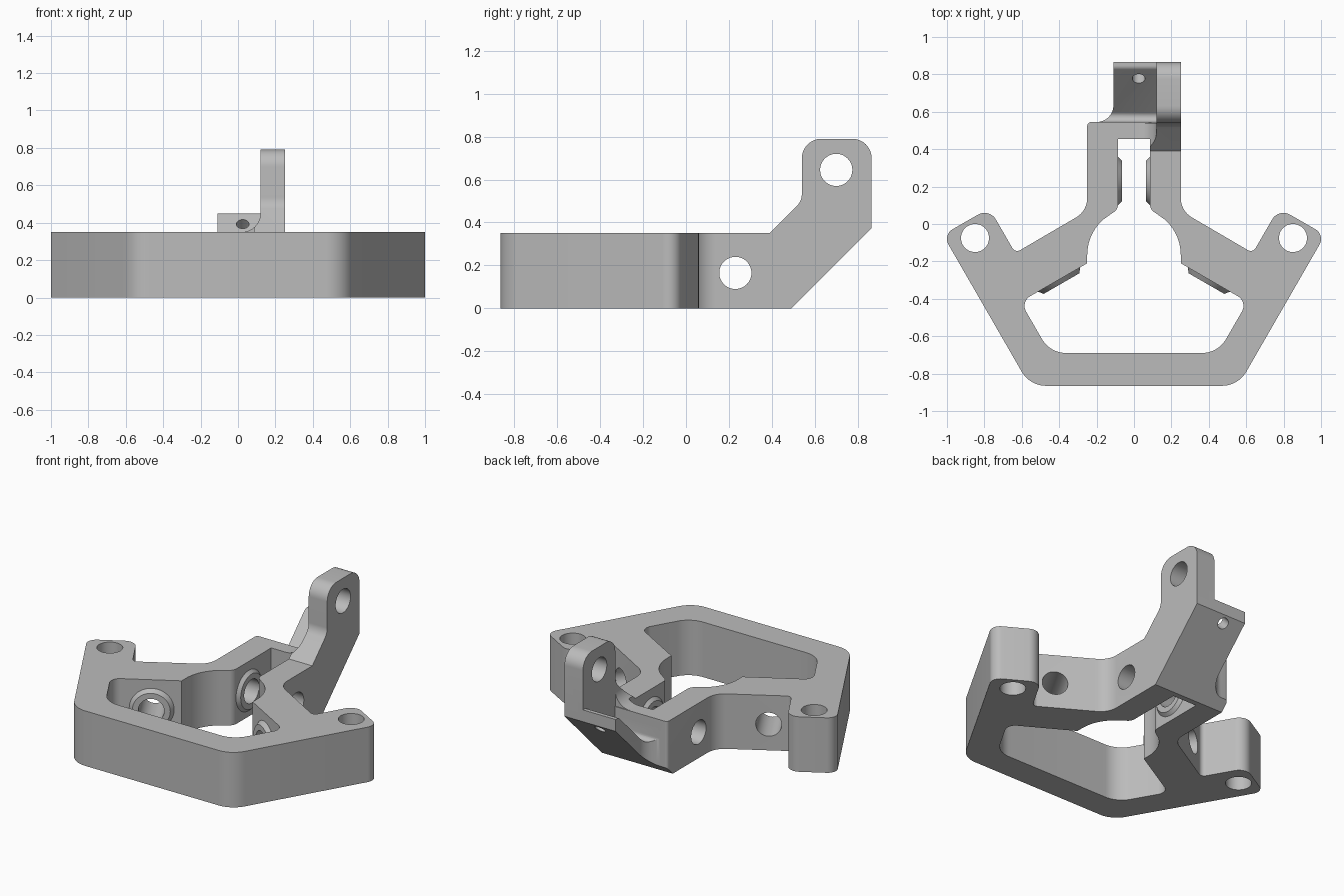
import bpy
from math import sin, cos, tan, atan2, pi, radians
from mathutils import Vector

cube = bpy.data.objects.get("Cube")
if cube:
    bpy.data.objects.remove(cube, do_unlink=True)

grey = bpy.data.materials.new("plain grey")
grey.use_nodes = True
colour = (0.5, 0.5, 0.5, 1)
grey.diffuse_color = colour
grey.node_tree.nodes["Principled BSDF"].inputs["Base Color"].default_value = colour


def rounded(corners, steps=12):
    """Polygon from (a, b, optional radius) corners."""
    out = []
    n = len(corners)
    for i, c in enumerate(corners):
        p = Vector(c[:2])
        if len(c) < 3:
            out.append(p)
            continue
        r = c[2]
        u = (Vector(corners[i - 1][:2]) - p).normalized()
        v = (Vector(corners[(i + 1) % n][:2]) - p).normalized()
        half = u.angle(v) / 2
        centre = p + (u + v).normalized() * r / sin(half)
        s = p + u * r / tan(half) - centre
        e = p + v * r / tan(half) - centre
        start = atan2(s.y, s.x)
        sweep = (atan2(e.y, e.x) - start + pi) % (2 * pi) - pi
        for k in range(steps + 1):
            a = start + sweep * k / steps
            out.append(centre + r * Vector((cos(a), sin(a))))
    return out


def mirrored(half):
    return half + [(-c[0],) + tuple(c[1:]) for c in reversed(half)]


def prism(name, corners, axis, lo, hi):
    """Extrude a rounded polygon along one axis."""
    pts = rounded(corners)
    place = {"x": lambda p, d: (d, p.x, p.y),
             "y": lambda p, d: (p.x, d, p.y),
             "z": lambda p, d: (p.x, p.y, d)}[axis]
    n = len(pts)
    verts = [place(p, d) for d in (lo, hi) for p in pts]
    faces = [list(range(n))[::-1], list(range(n, 2 * n))]
    faces += [(i, (i + 1) % n, (i + 1) % n + n, i + n) for i in range(n)]
    mesh = bpy.data.meshes.new(name)
    mesh.from_pydata(verts, [], faces)
    area = sum(pts[i - 1].cross(pts[i]) for i in range(n))
    if (area < 0) != (axis == "y"):
        mesh.flip_normals()
    obj = bpy.data.objects.new(name, mesh)
    bpy.context.collection.objects.link(obj)
    return obj


def cone(name, start, end, r1, r2):
    """Round solid running from start to end."""
    start, end = Vector(start), Vector(end)
    axis = end - start
    bpy.ops.mesh.primitive_cone_add(vertices=48, radius1=r1, radius2=r2, depth=axis.length,
                                    location=(start + end) / 2,
                                    rotation=axis.to_track_quat("Z", "Y").to_euler())
    obj = bpy.context.object
    obj.name = name
    return obj


def combine(target, tool, operation):
    mod = target.modifiers.new(operation.lower(), "BOOLEAN")
    mod.operation, mod.object, mod.solver = operation, tool, "EXACT"
    bpy.context.view_layer.objects.active = target
    bpy.ops.object.modifier_apply(modifier=mod.name)
    bpy.data.objects.remove(tool, do_unlink=True)


# Frame body with two lugs and a rear neck
outer = mirrored([(0.557, -0.865, 0.15), (1.022, -0.058, 0.06), (0.7735, 0.085, 0.07),
                  (0.635, -0.155, 0.03), (0.25, 0.07, 0.12), (0.25, 0.545, 0.02)])
body = prism("bracket_frame", outer, "z", 0, 0.35)

# Upright arm on the left of the neck
arm = prism("arm", [(0.39, 0.02), (0.865, 0.02), (0.865, 0.79, 0.09), (0.54, 0.79, 0.09),
                    (0.54, 0.5, 0.085), (0.39, 0.35)], "x", 0.12, 0.25)
combine(body, arm, "UNION")

# Fillet joining the arm to the neck top
fillet = prism("arm_fillet", [(0.0, 0.3), (0.0, 0.35), (0.12, 0.35, 0.1), (0.12, 0.45),
                              (0.14, 0.45), (0.14, 0.3)], "y", 0.34, 0.54)
slope = prism("slope_cutter", [(0.3, 0.26), (0.7, 0.66), (0.3, 0.66)], "x", -0.1, 0.3)
combine(fillet, slope, "DIFFERENCE")
combine(body, fillet, "UNION")

# Sloping rear tab, flared where it meets the neck
tab = prism("tab", [(0.5, 0.01), (0.865, 0.01), (0.865, 0.45), (0.835, 0.45, 0.03),
                    (0.545, 0.16, 0.03), (0.545, 0.3), (0.5, 0.3)], "x", -0.22, 0.14)
flare = prism("flare_cutter", [(-0.3, 0.545), (-0.11, 0.545, 0.09), (-0.11, 0.9),
                               (-0.3, 0.9)], "z", -0.1, 0.6)
combine(tab, flare, "DIFFERENCE")
combine(body, tab, "UNION")

# Inner opening: slot, round throat and wide front window
throat = [(0.25 * cos(radians(a)), 0.25 * sin(radians(a)) - 0.165) for a in range(50, -1, -5)]
inner = mirrored([(0.085, 0.455), (0.085, 0.08, 0.05)] + throat
                 + [(0.25, -0.21), (0.607, -0.416, 0.06), (0.449, -0.69, 0.15)])
combine(body, prism("opening_cutter", inner, "z", -0.1, 0.6), "DIFFERENCE")

# Underside slope across the neck, arm and tab
under = prism("underside_cutter", [(0.39, -0.1), (0.965, 0.475), (0.965, -0.1)], "x", -0.4, 0.4)
combine(body, under, "DIFFERENCE")

# Raised bosses around the bores, then the bores and lug holes
height, bore = 0.165, 0.075
for side in (-1, 1):
    boss = cone("slot_boss", (side * 0.095, 0.23, height), (side * 0.065, 0.23, height), 0.138, 0.11)
    combine(body, boss, "UNION")
    wall = Vector((side * 0.4, -0.297, height))
    out = Vector((side * 0.5, 0.866, 0))
    combine(body, cone("wall_boss", wall + out * 0.01, wall - out * 0.025, 0.138, 0.11), "UNION")
    combine(body, cone("wall_bore", wall - out * 0.1, wall + out * 0.4, bore, bore), "DIFFERENCE")
    lug = cone("lug_hole", (side * 0.85, -0.075, -0.1), (side * 0.85, -0.075, 0.5), bore, bore)
    combine(body, lug, "DIFFERENCE")

combine(body, cone("neck_bore", (-0.4, 0.23, height), (0.4, 0.23, height), bore, bore), "DIFFERENCE")
combine(body, cone("arm_hole", (0, 0.7, 0.645), (0.4, 0.7, 0.645), bore, bore), "DIFFERENCE")
combine(body, cone("tab_hole", (0.025, 0.68, 0.49), (0.025, 0.94, 0.23), 0.034, 0.034), "DIFFERENCE")

# Finish
body.data.materials.clear()
body.data.materials.append(grey)
for poly in body.data.polygons:
    poly.material_index = 0
bpy.ops.object.select_all(action="DESELECT")
body.select_set(True)
bpy.context.view_layer.objects.active = body
bpy.ops.object.shade_smooth_by_angle(angle=radians(25))
